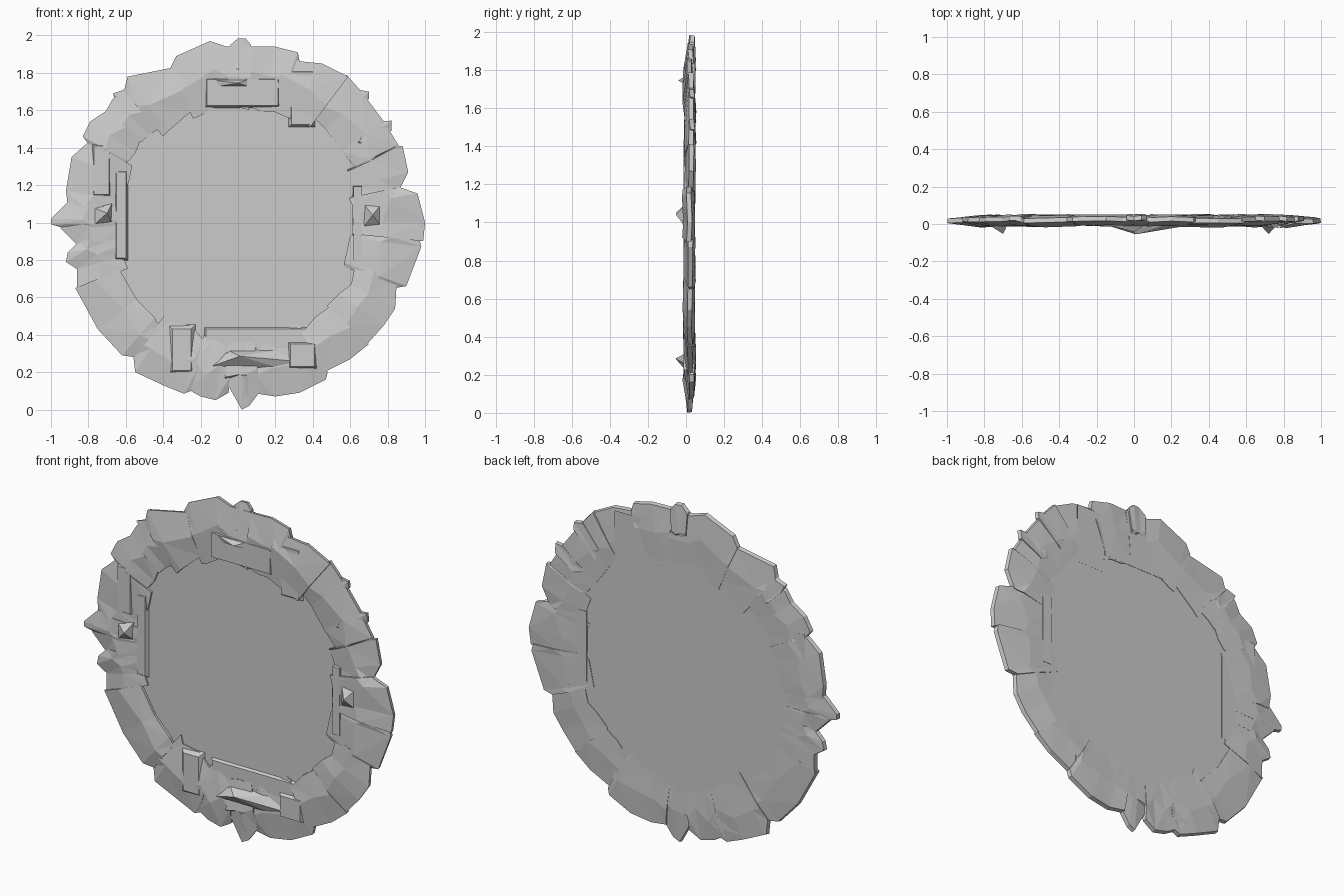
import bpy, bmesh, math, random

if "Cube" in bpy.data.objects:
    bpy.data.objects.remove(bpy.data.objects["Cube"])

random.seed(4)
CZ = 1.0  # height of the disc centre


def make_object(name, verts, faces):
    mesh = bpy.data.meshes.new(name)
    mesh.from_pydata(verts, [], faces)
    bm = bmesh.new()
    bm.from_mesh(mesh)
    bmesh.ops.triangulate(bm, faces=[f for f in bm.faces if len(f.verts) == 4])
    bmesh.ops.recalc_face_normals(bm, faces=bm.faces)
    bm.to_mesh(mesh)
    bm.free()
    ob = bpy.data.objects.new(name, mesh)
    bpy.context.collection.objects.link(ob)
    return ob


def slab(name, outer, push=0.0, inner=0.62):
    """Wedge-shaped stone: outer edge, raised ridge and inner lip, closed all round."""
    verts, faces = [], []
    for x, z in outer:
        r = math.hypot(x, z - CZ)
        ux, uz = x / r, (z - CZ) / r
        rm = 0.80 + random.uniform(-0.035, 0.035)
        ri = inner + random.uniform(-0.02, 0.03)
        j = random.uniform(-0.004, 0.004) + push
        # section loop: front edge, front ridge, front lip, back lip, back ridge, back edge
        for rad, y in ((r, 0.012 + j), (rm, -0.011 + j), (ri, 0.006 + j),
                       (ri, 0.044), (rm, 0.049 + j / 2), (r - 0.005, 0.036 + j)):
            verts.append((ux * rad, y, CZ + uz * rad))
    n = len(outer)
    for i in range(n - 1):
        for k in range(6):
            a, b = i * 6 + k, i * 6 + (k + 1) % 6
            faces.append((a, b, b + 6, a + 6))
    for s in (0, (n - 1) * 6):
        faces += [(s, s + 1, s + 4, s + 5), (s + 1, s + 2, s + 3, s + 4)]
    return make_object(name, verts, faces)


def crystal(name, base, apex, y_base=0.01):
    """Faceted pyramid on the front of the frame."""
    verts = [(x, y_base, z) for x, z in base] + [apex]
    n = len(base)
    faces = [(i, (i + 1) % n, n) for i in range(n)] + [tuple(range(n))]
    return make_object(name, verts, faces)


def block(name, x0, x1, z0, z1, y0, y1, slope):
    """Chiselled block with a front face drawn in by slope."""
    s = slope
    verts = [(x0, y1, z0), (x1, y1, z0), (x1, y1, z1), (x0, y1, z1),
             (x0 + s, y0, z0 + s), (x1 - s, y0, z0 + s), (x1 - s, y0, z1 - s), (x0 + s, y0, z1 - s)]
    faces = [(0, 1, 2, 3), (4, 5, 6, 7), (0, 1, 5, 4), (1, 2, 6, 5), (2, 3, 7, 6), (3, 0, 4, 7)]
    return make_object(name, verts, faces)


# flat centre panel
bpy.ops.mesh.primitive_cylinder_add(vertices=24, radius=0.74, depth=0.024,
                                    location=(0, 0.029, CZ), rotation=(math.pi / 2, 0, 0))
bpy.context.object.name = "centre_panel"

# frame stones, clockwise from the top
slab("top_stone", [(-.36, 1.83), (-.33, 1.89), (-.15, 1.97), (-.06, 1.94), (.09, 1.94)], 0.003)
slab("top_knob", [(-.04, 1.95), (0, 1.985), (.04, 1.985), (.07, 1.95)], 0.007, 0.78)
slab("top_right_stone", [(.08, 1.94), (.2, 1.94), (.32, 1.91), (.33, 1.86)])
slab("upper_right_stone_a", [(.25, 1.87), (.45, 1.85), (.59, 1.78)], -0.004)
slab("upper_right_stone_b", [(.58, 1.79), (.66, 1.70), (.78, 1.54), (.86, 1.41)], 0.004, 0.68)
slab("upper_right_chip_a", [(.64, 1.71), (.70, 1.70), (.70, 1.66)], 0.008, 0.75)
slab("upper_right_chip_b", [(.77, 1.54), (.82, 1.545), (.82, 1.49)], 0.008, 0.75)
slab("right_upper_stone", [(.85, 1.41), (.88, 1.41), (.91, 1.27), (.86, 1.17)], 0.003)
slab("right_spike", [(.86, 1.19), (.96, 1.155), (1.0, 1.0), (.99, .90)], -0.006)
slab("right_lower_stone", [(.97, .91), (.98, .87), (.90, .66), (.84, .65)], 0.002)
slab("lower_right_stone_a", [(.85, .70), (.84, .54), (.78, .45), (.69, .35)], -0.004, 0.66)
slab("lower_right_stone_b", [(.70, .35), (.60, .27), (.46, .20)], 0.0, 0.66)
slab("bottom_right_stone", [(.48, .20), (.47, .16), (.33, .09), (.20, .07), (.10, .085)], 0.004)
slab("bottom_spike", [(.12, .10), (.06, .02), (.02, .0), (-.07, .16)], -0.003)
slab("bottom_left_stone", [(-.05, .09), (-.12, .05), (-.2, .07), (-.27, .11)], 0.002)
slab("lower_left_stone_a", [(-.25, .10), (-.29, .085), (-.4, .13), (-.55, .20), (-.56, .29)], 0.004)
slab("lower_left_stone_b", [(-.55, .28), (-.62, .29), (-.75, .43), (-.87, .65)], -0.002, 0.67)
slab("left_lower_stone", [(-.86, .64), (-.86, .75), (-.92, .79), (-.91, .84), (-.85, .90)], 0.0)
slab("left_spike_lower", [(-.86, .88), (-.95, .97), (-.93, .99)], -0.006)
slab("left_spike_upper", [(-.93, .97), (-1.0, .99), (-1.0, 1.02), (-.91, 1.11)], -0.004)
slab("left_upper_stone", [(-.91, 1.09), (-.92, 1.17), (-.89, 1.35), (-.80, 1.43)], 0.002)
slab("upper_left_stone_a", [(-.80, 1.42), (-.83, 1.46), (-.79, 1.54), (-.70, 1.60)], -0.002, 0.66)
slab("upper_left_stone_b", [(-.71, 1.59), (-.67, 1.66), (-.6, 1.72)], 0.003, 0.67)
slab("upper_left_chip", [(-.65, 1.65), (-.67, 1.69), (-.61, 1.71)], 0.008, 0.75)
slab("upper_left_stone_c", [(-.61, 1.70), (-.59, 1.78), (-.34, 1.83)], -0.003)

# squared blocks lying on the frame
block("top_block", -.19, .24, 1.60, 1.79, -.010, .045, .025)
block("bottom_block", -.20, .44, .30, .46, .004, .045, .03)
block("bottom_left_block", -.40, -.20, .16, .48, -.008, .045, .05)
block("bottom_right_block", .25, .44, .20, .38, -.014, .045, .03)
block("right_block", .61, .67, .79, 1.20, -.008, .048, .008)
block("left_block", -.68, -.57, .78, 1.30, -.004, .045, .03)
block("upper_right_block", .25, .43, 1.49, 1.84, -.006, .046, .035)
block("upper_left_block", -.80, -.66, 1.12, 1.44, -.012, .045, .03)

# crystals standing out of the front
crystal("right_crystal", [(.66, .96), (.78, .96), (.78, 1.115), (.66, 1.115)], (.72, -.053, 1.04))
crystal("left_crystal", [(-.80, .96), (-.67, .99), (-.67, 1.11), (-.80, 1.09)], (-.70, -.053, 1.05))
crystal("top_crystal", [(-.20, 1.77), (-.16, 1.72), (.08, 1.72), (.08, 1.775)], (0, -.042, 1.745))
crystal("bottom_crystal", [(-.20, .21), (.26, .21), (.40, .25), (.22, .32), (-.06, .32)], (.01, -.055, .285))
crystal("bottom_spike_crystal", [(-.06, .20), (.12, .20), (.06, .03), (.02, .01)], (.03, -.02, .18))
